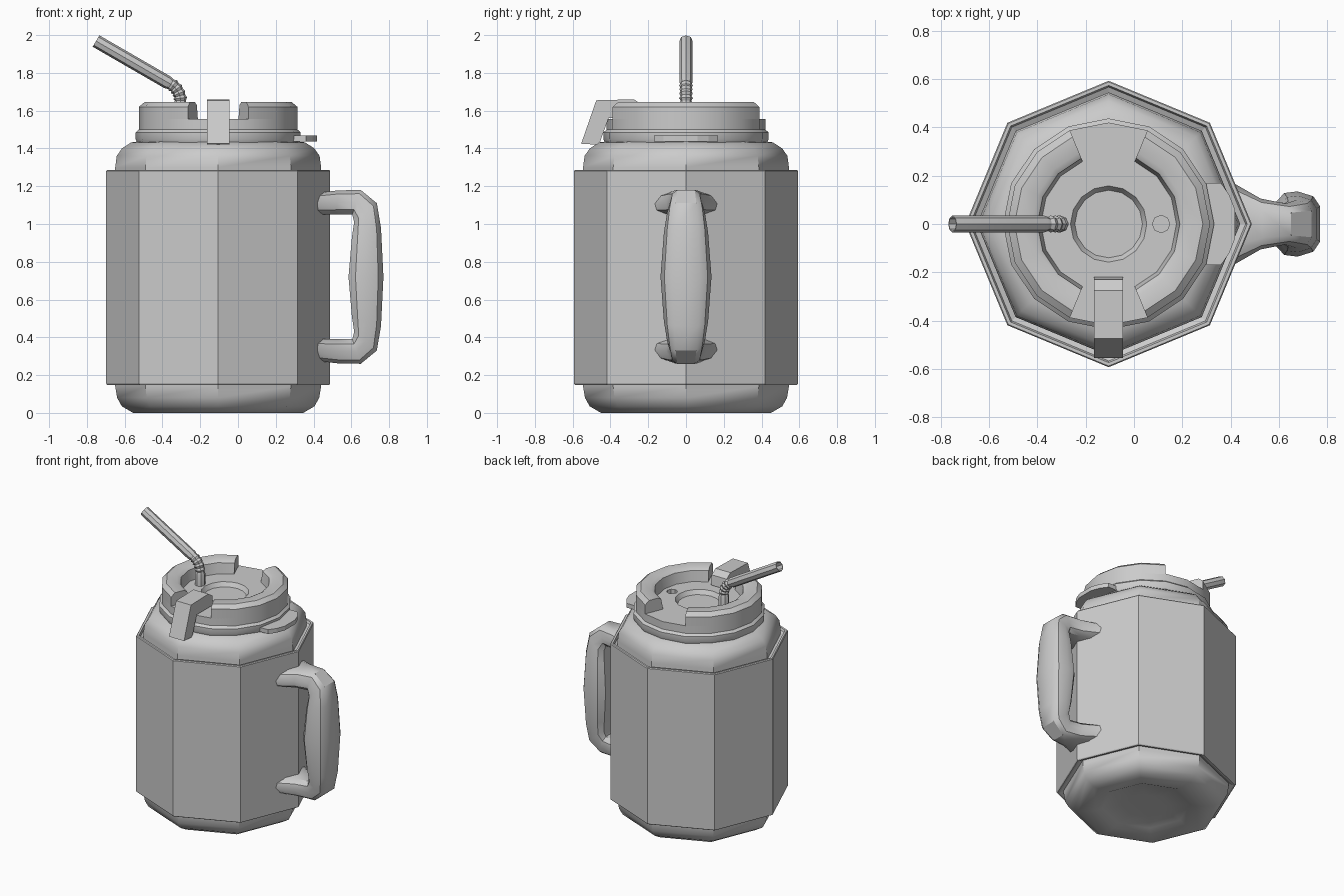
import bpy, bmesh
from math import sin, cos, radians, tau
from mathutils import Vector

if "Cube" in bpy.data.objects:
    bpy.data.objects.remove(bpy.data.objects["Cube"])

CX = -0.105  # axis of the mug


def loft(name, rings, closed=False, smooth=None):
    """Skin equal-sized rings; cap the ends, or join last to first when closed."""
    bm = bmesh.new()
    vs = [[bm.verts.new(p) for p in r] for r in rings]
    pairs = list(zip(vs, vs[1:]))
    if closed:
        pairs.append((vs[-1], vs[0]))
    else:
        bm.faces.new(vs[0])
        bm.faces.new(vs[-1])
    n = len(vs[0])
    for a, b in pairs:
        for i in range(n):
            j = (i + 1) % n
            bm.faces.new((a[i], a[j], b[j], b[i]))
    bmesh.ops.recalc_face_normals(bm, faces=bm.faces)
    mesh = bpy.data.meshes.new(name)
    bm.to_mesh(mesh)
    bm.free()
    ob = bpy.data.objects.new(name, mesh)
    bpy.context.collection.objects.link(ob)
    bpy.ops.object.select_all(action='DESELECT')
    ob.select_set(True)
    bpy.context.view_layer.objects.active = ob
    if smooth:
        bpy.ops.object.shade_smooth_by_angle(angle=radians(smooth))
    return ob


def polar(r, a, z, x=CX):
    return (x + r * cos(a), r * sin(a), z)


def lathe(name, profile, sides, closed=False, smooth=None, x=CX):
    rings = [[polar(r, tau * i / sides, z, x) for i in range(sides)] for r, z in profile]
    return loft(name, rings, closed, smooth)


def prism(name, low, high):
    return loft(name, [low, high])


# Octagonal inner body with rounded shoulder and foot
lathe("body", [(0.15, 0.025), (0.29, 0.02), (0.33, 0.003), (0.45, 0.0), (0.51, 0.035),
               (0.535, 0.08), (0.545, 0.14), (0.545, 1.30), (0.537, 1.36), (0.51, 1.40),
               (0.46, 1.432), (0.40, 1.44)], 8, smooth=40)

# Faceted outer sleeve
lathe("sleeve", [(0.545, 0.165), (0.575, 0.148), (0.588, 0.148), (0.593, 0.155),
                 (0.593, 1.28), (0.588, 1.286), (0.574, 1.286), (0.567, 1.27), (0.545, 1.26)],
      8, closed=True)

# Lid with collar and central dish
lid = lathe("lid", [(0.40, 1.42), (0.43, 1.432), (0.437, 1.45), (0.437, 1.485), (0.42, 1.50),
                    (0.42, 1.555), (0.158, 1.555), (0.14, 1.525)], 16, smooth=30)

# Small vent hole through the lid floor
cutter = lathe("vent_cutter", [(0.036, 1.51), (0.036, 1.60)], 8, x=0.112)
cutter.hide_render = True
mod = lid.modifiers.new("vent", 'BOOLEAN')
mod.operation = 'DIFFERENCE'
mod.solver = 'EXACT'
mod.object = cutter
bpy.context.view_layer.objects.active = lid
bpy.ops.object.modifier_apply(modifier="vent")
bpy.data.objects.remove(cutter)

# Two raised rim halves leaving a notch at front and back
rim = [(0.42, 1.55), (0.42, 1.62), (0.39, 1.645), (0.32, 1.645), (0.295, 1.63), (0.28, 1.55)]
for side, start in (("right", -67.5), ("left", 112.5)):
    loft("rim_" + side, [[polar(r, radians(start + 22.5 * i), z) for r, z in rim]
                         for i in range(7)], smooth=40)

# Folding spout cover in the front notch
flap = [(-0.555, 1.425), (-0.475, 1.655), (-0.275, 1.66), (-0.23, 1.63), (-0.22, 1.56),
        (-0.41, 1.56), (-0.455, 1.435), (-0.47, 1.42)]
prism("spout_flap", [(CX - 0.06, y, z) for y, z in flap], [(CX + 0.06, y, z) for y, z in flap])

# Thumb tab on the collar
tab = [(0.28, 0.17), (0.36, 0.17), (0.395, 0.12), (0.418, 0.06)]
tab += [(x, -y) for x, y in reversed(tab)]
prism("thumb_tab", [(x, y, 1.437) for x, y in tab], [(x, y, 1.468) for x, y in tab])

# Handle: outer point, inner point, half width; mirrored about mid height
half = [((0.42, 1.165), (0.42, 1.05), 0.165), ((0.53, 1.178), (0.52, 1.05), 0.105),
        ((0.65, 1.18), (0.605, 1.05), 0.085), ((0.735, 1.11), (0.615, 1.01), 0.10),
        ((0.757, 0.98), (0.603, 0.93), 0.117)]
MID = 0.72
stations = half + [((0.77, MID), (0.585, MID), 0.135)]
stations += [((o[0], 2 * MID - o[1]), (i[0], 2 * MID - i[1]), w) for o, i, w in reversed(half)]
section = [(0, 0.65), (0.2, 0.95), (0.5, 1), (0.85, 0.85), (1, 0.55)]
section += [(t, -w) for t, w in reversed(section)]
rings = []
for o, i, w in stations:
    rings.append([(i[0] + (o[0] - i[0]) * t, w * s, i[1] + (o[1] - i[1]) * t) for t, s in section])
loft("handle", rings, smooth=35)

# Bendy hollow straw with a ribbed elbow
SX, SZ, R = -0.305, 1.653, 0.10
path = [(SX, 1.54, 0, 0.035), (SX, 1.635, 0, 0.035)]
for k in range(9):
    a = radians(7.5 * k)
    path.append((SX - R * (1 - cos(a)), SZ + R * sin(a), a, 0.036 if k % 2 else 0.029))
a = radians(60)
ex, ez = path[-1][:2]
for d in (0.02, 0.458):
    path.append((ex - d * sin(a), ez + d * cos(a), a, 0.035))


def straw_ring(x, z, a, r):
    nx, nz = cos(a), sin(a)
    return [(x + r * cos(t) * nx, r * sin(t), z + r * cos(t) * nz)
            for t in (tau * i / 8 for i in range(8))]


outer = [straw_ring(*p) for p in path]
inner = [straw_ring(x, z, a, r - 0.005) for x, z, a, r in reversed(path)]
loft("straw", outer + inner, closed=True, smooth=30)
